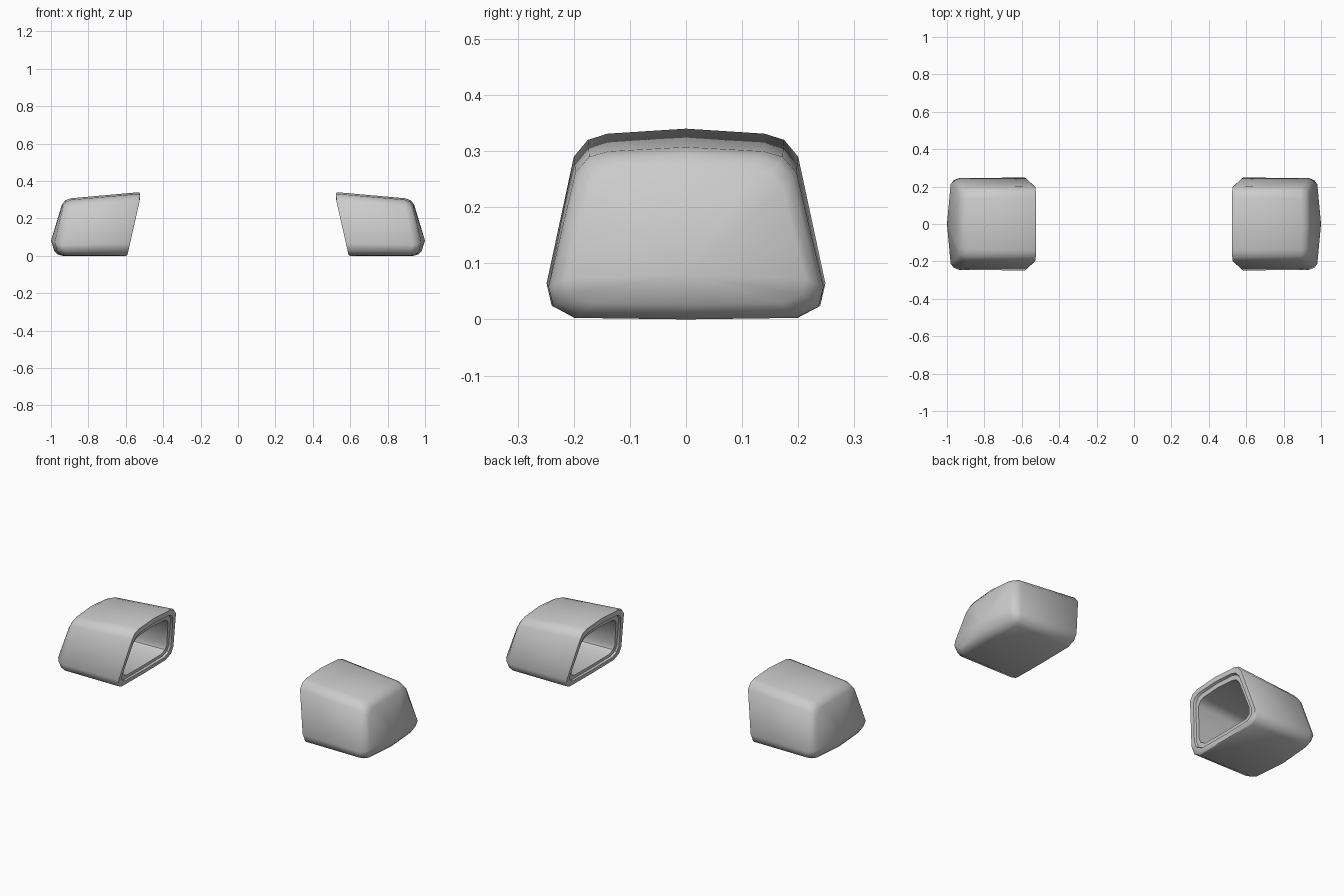
import bpy, bmesh, math

if "Cube" in bpy.data.objects:
    bpy.data.objects.remove(bpy.data.objects["Cube"])

# Half cross-section (y, z), bottom centre to top centre
HALF = [(0, 0), (0.2, 0.003), (0.24, 0.025), (0.249, 0.065), (0.2, 0.29),
        (0.175, 0.32), (0.14, 0.331), (0, 0.34)]
PROFILE = HALF + [(-y, z) for y, z in HALF[-2:0:-1]]


def x_mouth(y, z):
    # slanted open end
    return max(0.525, 0.592 - 0.225 * z)


def x_end(y, z):
    # sloping, slightly bulged closed end
    slope = 0.3 * (z - 0.08) if z > 0.08 else 0.33 * (0.08 - z)
    return 1.0 - slope - 0.018 * (y / 0.22) ** 2


# Loft rings: (inset, reference surface, x offset from it)
RINGS = [
    (0.060, x_end, -0.06),     # cavity floor
    (0.055, x_mouth, 0.012),   # cavity edge
    (0.034, x_mouth, 0.012),   # recessed lip
    (0.030, x_mouth, 0.0),     # rim inner edge
    (0.004, x_mouth, 0.0),     # rim outer edge
    (0.0, x_mouth, 0.006),     # outer shell start
    (0.0, x_end, -0.035),      # rounded end
    (0.010, x_end, -0.010),
    (0.032, x_end, 0.0),
]


def ring(bm, side, inset, surface, dx):
    verts = []
    for y, z in PROFILE:
        y *= 1 - inset / 0.249
        z = 0.16 + (z - 0.16) * (1 - inset / 0.17)
        x = surface(y, z) + dx
        for _ in range(3):   # the shell gets lower towards the closed end
            t = (x - 0.53) / 0.38
            zt = z * (1 - 0.1 * t)
            x = surface(y, zt) + dx
        verts.append(bm.verts.new((side * x, y * (1 - 0.015 * t), zt)))
    return verts


def end_cap(name, side):
    bm = bmesh.new()
    loops = [ring(bm, side, *r) for r in RINGS]
    n = len(PROFILE)
    for a, b in zip(loops, loops[1:]):
        for i in range(n):
            j = (i + 1) % n
            bm.faces.new((a[i], a[j], b[j], b[i]))
    # close cavity floor and outer end with fans
    for loop, x in ((loops[0], 0.935), (loops[-1], 1.0)):
        pole = bm.verts.new((side * x, 0, 0.08))
        for i in range(n):
            bm.faces.new((loop[i], loop[(i + 1) % n], pole))
    bmesh.ops.recalc_face_normals(bm, faces=bm.faces)
    me = bpy.data.meshes.new(name)
    bm.to_mesh(me)
    bm.free()
    ob = bpy.data.objects.new(name, me)
    bpy.context.collection.objects.link(ob)
    bpy.ops.object.select_all(action='DESELECT')
    ob.select_set(True)
    bpy.context.view_layer.objects.active = ob
    bpy.ops.object.shade_smooth_by_angle(angle=math.radians(45))


# Mirrored pair of hollow caps
end_cap("right_end_cap", 1)
end_cap("left_end_cap", -1)
